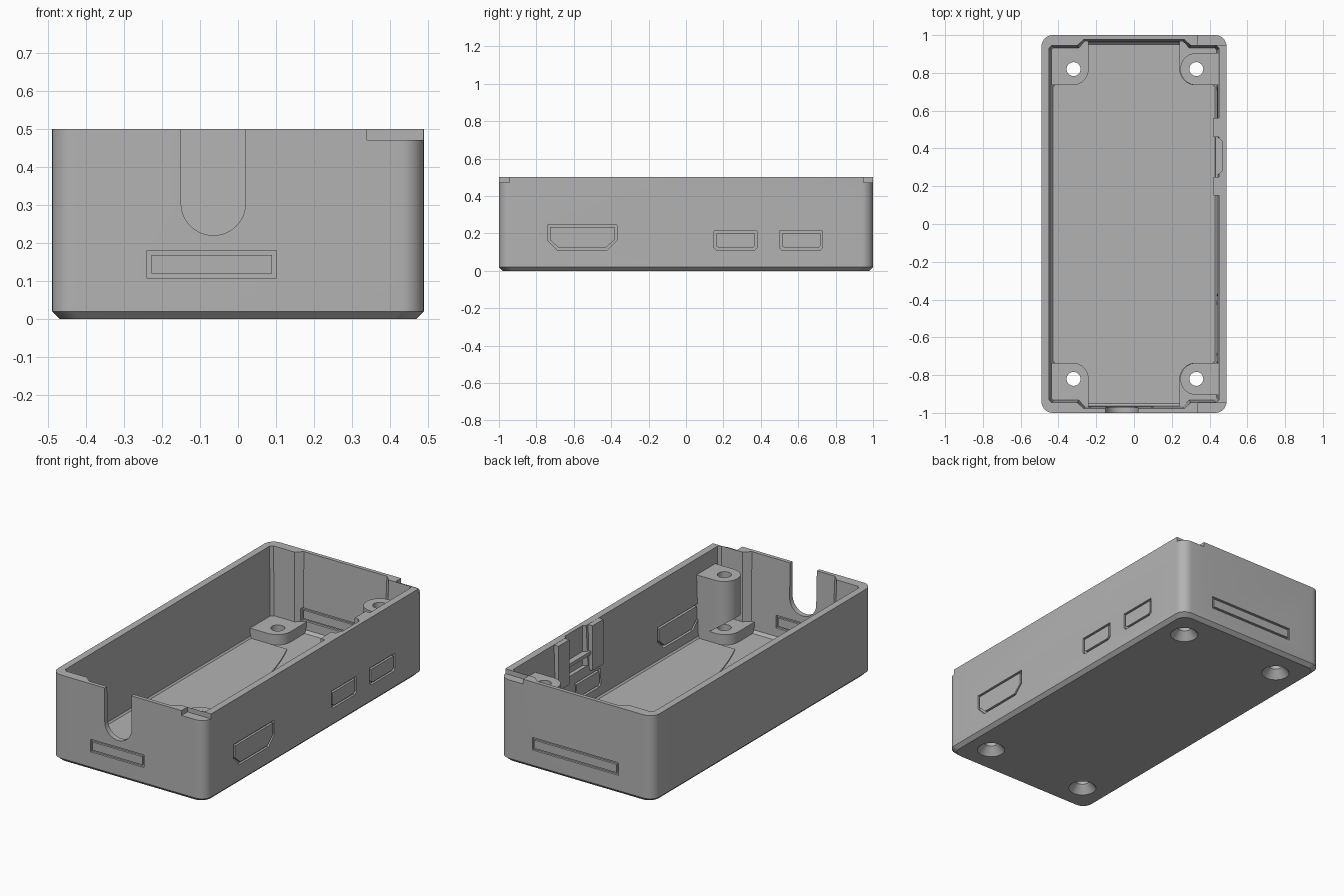
import bpy, bmesh, math

if "Cube" in bpy.data.objects:
    bpy.data.objects.remove(bpy.data.objects["Cube"], do_unlink=True)

GREY = (0.45, 0.45, 0.45, 1)
plastic = bpy.data.materials.new("grey_plastic")
plastic.use_nodes = True
plastic.diffuse_color = GREY
plastic.node_tree.nodes["Principled BSDF"].inputs["Base Color"].default_value = GREY

AXES = {"x": lambda u, v, w: (w, u, v),
        "y": lambda u, v, w: (u, w, v),
        "z": lambda u, v, w: (u, v, w)}


def finish(name, bm):
    bmesh.ops.recalc_face_normals(bm, faces=bm.faces)
    mesh = bpy.data.meshes.new(name)
    bm.to_mesh(mesh)
    bm.free()
    mesh.materials.append(plastic)
    obj = bpy.data.objects.new(name, mesh)
    bpy.context.collection.objects.link(obj)
    return obj


def bridge(bm, a, b):
    for i in range(len(a)):
        j = (i + 1) % len(a)
        bm.faces.new((a[i], a[j], b[j], b[i]))


def shrink(pts, d):
    """Inset an outline by distance d on each axis."""
    lo = [min(p[k] for p in pts) for k in (0, 1)]
    hi = [max(p[k] for p in pts) for k in (0, 1)]
    mid = [(a + b) / 2 for a, b in zip(lo, hi)]
    fac = [1 - 2 * d / (b - a) for a, b in zip(lo, hi)]
    return [[mid[k] + (p[k] - mid[k]) * fac[k] for k in (0, 1)] for p in pts]


def loft(name, pts, layers, axis="z"):
    """Stack insets of one outline; layers are (offset, inset)."""
    bm = bmesh.new()
    loops = [[bm.verts.new(AXES[axis](u, v, w)) for u, v in shrink(pts, d)]
             for w, d in layers]
    for a, b in zip(loops, loops[1:]):
        bridge(bm, a, b)
    bm.faces.new(loops[0])
    bm.faces.new(loops[-1])
    return finish(name, bm)


def prism(name, pts, lo, hi, axis="z"):
    return loft(name, pts, [(lo, 0), (hi, 0)], axis)


def frame(pts, lo, hi, axis):
    """Thin closed ring, used to score a knock-out panel."""
    bm = bmesh.new()
    rings = [[bm.verts.new(AXES[axis](u, v, w)) for u, v in shrink(pts, d)]
             for w, d in ((lo, 0), (hi, 0), (hi, 0.012), (lo, 0.012))]
    for a, b in zip(rings, rings[1:] + rings[:1]):
        bridge(bm, a, b)
    return finish("groove_cutter", bm)


def rect(u0, u1, v0, v1):
    return [(u0, v0), (u1, v0), (u1, v1), (u0, v1)]


def arc(cx, cy, r, a0, a1, n):
    steps = [math.radians(a0 + (a1 - a0) * i / n) for i in range(n + 1)]
    return [(cx + r * math.cos(a), cy + r * math.sin(a)) for a in steps]


def port(u0, u1, v0, v1, c):
    """Rectangle with its two lower corners cut off."""
    return [(u0 + c, v0), (u1 - c, v0), (u1, v0 + c), (u1, v1), (u0, v1), (u0, v0 + c)]


def cut(obj, cutter, keep=False):
    mod = obj.modifiers.new("cut", "BOOLEAN")
    mod.operation, mod.solver, mod.object = "DIFFERENCE", "EXACT", cutter
    bpy.context.view_layer.objects.active = obj
    bpy.ops.object.modifier_apply(modifier=mod.name)
    if not keep:
        bpy.data.objects.remove(cutter, do_unlink=True)


# Outer case with rounded corners and a chamfered base
R = 0.06
outline = []
for sx, sy, a in ((1, 1, 0), (-1, 1, 90), (-1, -1, 180), (1, -1, 270)):
    outline += arc(sx * (0.49 - R), sy * (1 - R), R, a, a + 90, 8)
case = loft("case_body", outline, [(0, 0.02), (0.02, 0), (0.5, 0)])

# Tapered cavity, with thinner end walls in the middle
quarter = [(0.45, 0.93), (0.435, 0.945), (0.3, 0.945), (0.265, 0.978)]
half = quarter + [(-x, y) for x, y in reversed(quarter)]
cavity = half + [(-x, -y) for x, y in half]
cut(case, loft("cavity_cutter", cavity,
               [(0.045, 0.028), (0.06, 0.014), (0.5, 0), (0.6, -0.003)]))

# Cable slot in the front wall
slot = arc(-0.065, 0.305, 0.085, 180, 360, 24) + [(0.02, 0.6), (-0.15, 0.6)]
cut(case, prism("slot_cutter", slot, -1.1, -0.9, "y"))

# Lid notches at the two corners on one side
for y0, y1 in ((-1.1, -0.945), (0.948, 1.1)):
    cut(case, prism("notch_cutter", rect(0.34, 0.6, y0, y1), 0.472, 0.6))

# Scored panels, from outside and inside
for pts, axis, side in (
        (port(-0.74, -0.37, 0.11, 0.245, 0.052), "x", 1),
        (port(0.15, 0.38, 0.11, 0.212, 0.014), "x", 1),
        (port(0.5, 0.73, 0.11, 0.212, 0.014), "x", 1),
        (rect(-0.24, 0.102, 0.108, 0.18), "y", -1),
        (rect(-0.27, 0.28, 0.108, 0.18), "y", 1)):
    outer, inner = ((0.477, 0.458), (0.988, 0.979))[axis == "y"]
    for lo, hi in ((outer, 1.1), (inner - 0.04, inner)):
        cut(case, frame(pts, *sorted((lo * side, hi * side)), axis))

# Recess in the wall between the clip posts
cut(case, prism("recess_cutter",
                [(0.43, 0.25), (0.465, 0.28), (0.465, 0.44), (0.43, 0.47)], 0.27, 0.6))

parts = [case]
drilled = [case]

# Bosses in all four corners; tall bracketed ones on the clip side
for sx, sy, end in ((1, 1, "back"), (1, -1, "front"), (-1, 1, "back"), (-1, -1, "front")):
    side = "left" if sx > 0 else "right"
    low = [(0.46, 0.735)] + arc(0.325, 0.82, 0.085, 270, 180, 10) + [(0.24, 0.965), (0.46, 0.965)]
    low = [(sx * x, sy * y) for x, y in low]
    drilled.append(prism(f"{end}_{side}_standoff", low, 0.03, 0.105))
    if sx > 0:
        tall = [(0.465, 0.735)] + arc(0.33, 0.82, 0.085, 270, 90, 20) + [(0.465, 0.905)]
        boss = prism(f"{end}_lid_boss", [(x, sy * y) for x, y in tall], 0.03, 0.41)
        for v in boss.data.vertices:
            if v.co.z < 0.1:
                v.co.z = 0.19 - 0.7 * (v.co.x - 0.245)
        drilled.append(boss)

# Screw holes with countersinks underneath
for x in (-0.32, 0.33):
    for y in (-0.82, 0.82):
        circle = arc(x, y, 0.075, 0, 345, 23)
        drill = loft("drill", circle, [(-0.01, -0.006), (0, 0), (0.045, 0.038), (0.6, 0.038)])
        for obj in drilled:
            near = [v for v in obj.data.vertices
                    if abs(v.co.x - x) < 0.2 and abs(v.co.y - y) < 0.2]
            if near:
                cut(obj, drill, keep=True)
        bpy.data.objects.remove(drill, do_unlink=True)
parts += drilled[1:]

# Shallow curved floor pads along each side
for sx, side in ((1, "left"), (-1, "right")):
    a = math.degrees(math.asin(0.73 / 1.82))
    pad = arc(-1.865, 0, 1.82, -a, a, 32) + [(-0.435, 0.73), (-0.435, -0.73)]
    parts.append(prism(f"{side}_floor_pad", [(-sx * x, y) for x, y in pad], 0.04, 0.051))

# Clip posts and the ledge between them
for name, y0, y1 in (("front_clip_post", 0.15, 0.25), ("back_clip_post", 0.46, 0.56)):
    parts.append(prism(name, rect(0.422, 0.46, y0, y1), 0.24, 0.499))
parts.append(prism("clip_ledge", rect(0.432, 0.47, 0.24, 0.47), 0.33, 0.35))

# Smooth rounded faces, keep hard edges
bpy.ops.object.select_all(action="DESELECT")
for obj in parts:
    obj.select_set(True)
bpy.context.view_layer.objects.active = case
bpy.ops.object.shade_smooth_by_angle(angle=math.radians(25))
